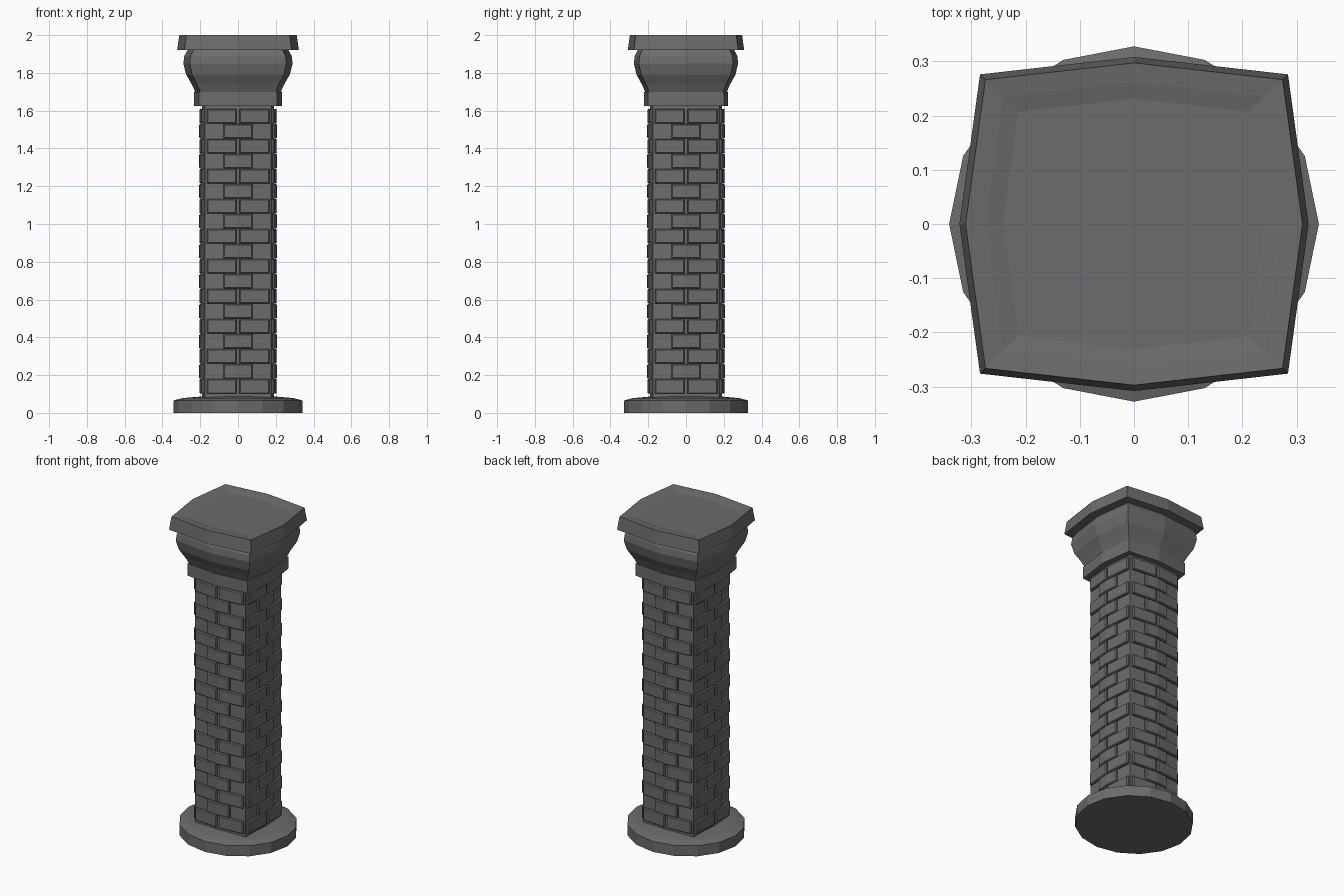
import bpy, bmesh, math
from mathutils import Vector

if "Cube" in bpy.data.objects:
    bpy.data.objects.remove(bpy.data.objects["Cube"])

stone = bpy.data.materials.new("dark grey stone")
stone.diffuse_color = (0.15, 0.15, 0.15, 1)
stone.use_nodes = True
stone.node_tree.nodes["Principled BSDF"].inputs["Base Color"].default_value = stone.diffuse_color


def finish(name, bm):
    bmesh.ops.recalc_face_normals(bm, faces=bm.faces)
    me = bpy.data.meshes.new(name)
    bm.to_mesh(me)
    bm.free()
    me.materials.append(stone)
    ob = bpy.data.objects.new(name, me)
    bpy.context.collection.objects.link(ob)
    return ob


def bowed_square(mx, my, cx, cy):
    """Square outline whose sides bow out in the middle."""
    return [(mx, 0), (cx, cy), (0, my), (-cx, cy),
            (-mx, 0), (-cx, -cy), (0, -my), (cx, -cy)]


def ngon(r, n=16):
    return [(r * 1.015 * math.cos(2 * math.pi * i / n),
             r * 0.975 * math.sin(2 * math.pi * i / n)) for i in range(n)]


def loft(name, sections):
    """Stack of (outline, z) sections, capped at both ends."""
    bm = bmesh.new()
    rings = [[bm.verts.new((x, y, z)) for x, y in pts] for pts, z in sections]
    n = len(rings[0])
    for a, b in zip(rings, rings[1:]):
        for i in range(n):
            j = (i + 1) % n
            bm.faces.new((a[i], a[j], b[j], b[i]))
    bm.faces.new(rings[0])
    bm.faces.new(rings[-1])
    return finish(name, bm)


# Round plinth with a gently sloping top
loft("base", [(ngon(0.336), 0), (ngon(0.336), 0.066), (ngon(0.29), 0.078), (ngon(0.2), 0.086)])

# Shaft core
MID, COR = 0.191, 0.176
core = bowed_square(MID, MID, COR, COR)
loft("shaft_core", [(core, 0.07), (core, 1.66)])


# Capital: neck and swelling bell
def cap(s):
    return bowed_square(s, s * 0.955, s * 0.885, s * 0.865)


loft("capital_neck", [(cap(0.234), 1.625), (cap(0.234), 1.70)])
loft("capital_bell", [(cap(r), z) for r, z in
                      ((0.222, 1.69), (0.245, 1.74), (0.274, 1.79), (0.289, 1.85), (0.284, 1.89), (0.262, 1.93))])


# Top slab with a shallow dished top
def slab(k):
    return bowed_square(0.322 * k, 0.308 * k, 0.284 * k, 0.276 * k)


loft("top_slab", [(slab(1), 1.92), (slab(0.965), 2.0), (slab(0.85), 1.996), (slab(0.75), 1.99)])


# Raised bricks that follow the bowed shaft faces
def brick(bm, u0, u1, zc, h, turn):
    def depth(u):
        return MID - (MID - COR) * abs(u) / COR

    us = [u0, 0, u1] if u0 < 0 < u1 else [u0, u1]
    layers = []
    for out, inset in ((-0.01, 0), (0.009, 0), (0.015, 0.005)):
        cols = list(us)
        cols[0] += inset
        cols[-1] -= inset
        ring = [(u, -h / 2 + inset) for u in cols] + [(u, h / 2 - inset) for u in reversed(cols)]
        vs = []
        for u, z in ring:
            x, y = u, -depth(u) - out
            for _ in range(turn):
                x, y = -y, x
            vs.append(bm.verts.new((x, y, zc + z)))
        layers.append(vs)
    n = len(layers[0])
    for a, b in zip(layers, layers[1:]):
        for i in range(n):
            j = (i + 1) % n
            bm.faces.new((a[i], a[j], b[j], b[i]))
    top = layers[-1]
    for i in range(len(us) - 1):
        bm.faces.new((top[i], top[i + 1], top[n - 2 - i], top[n - 1 - i]))
    bm.faces.new(layers[0])


bm = bmesh.new()
for row in range(19):
    z = 0.14 + row * 0.0795
    spans = [(-0.163, -0.007), (0.007, 0.167)] if row % 2 == 0 else [(-0.076, 0.076)]
    for turn in range(4):
        for a, b in spans:
            brick(bm, a, b, z, 0.077, turn)
finish("shaft_bricks", bm)
